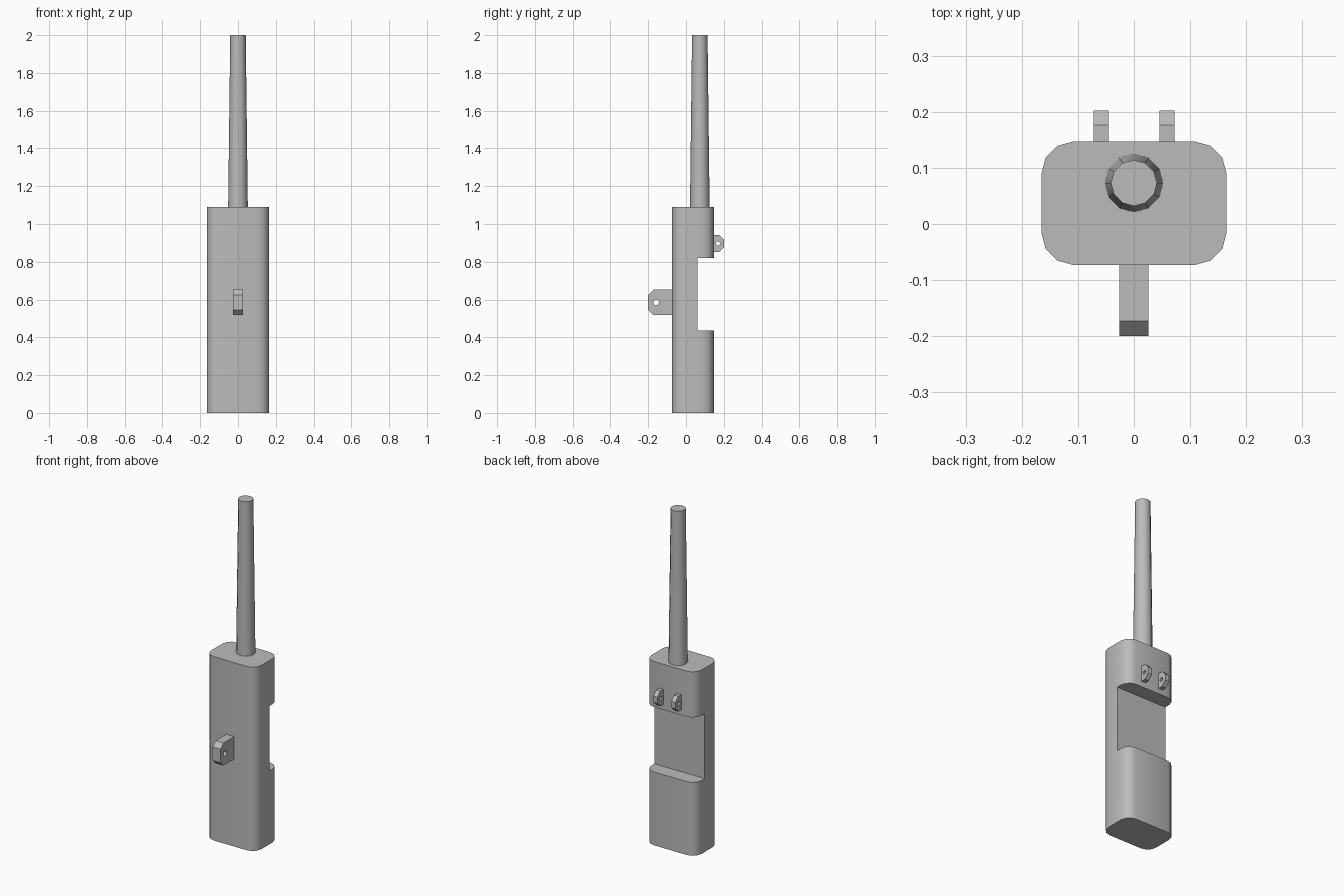
import bpy, bmesh, math
from mathutils import Matrix

cube = bpy.data.objects.get("Cube")
if cube:
    bpy.data.objects.remove(cube, do_unlink=True)

grey = bpy.data.materials.new("plain grey")
grey.use_nodes = True
colour = (0.5, 0.5, 0.5, 1)
grey.diffuse_color = colour
grey.node_tree.nodes["Principled BSDF"].inputs["Base Color"].default_value = colour


def add_object(name, bm):
    bmesh.ops.recalc_face_normals(bm, faces=bm.faces)
    mesh = bpy.data.meshes.new(name)
    bm.to_mesh(mesh)
    bm.free()
    mesh.materials.append(grey)
    obj = bpy.data.objects.new(name, mesh)
    bpy.context.collection.objects.link(obj)
    return obj


def activate(obj):
    bpy.ops.object.select_all(action='DESELECT')
    obj.select_set(True)
    bpy.context.view_layer.objects.active = obj


def smooth(obj):
    activate(obj)
    bpy.ops.object.shade_smooth_by_angle(angle=math.radians(40))


def box(lo, hi):
    bm = bmesh.new()
    size = [b - a for a, b in zip(lo, hi)]
    mid = [(a + b) / 2 for a, b in zip(lo, hi)]
    bmesh.ops.create_cube(bm, size=1, matrix=Matrix.Translation(mid) @ Matrix.Diagonal((*size, 1)))
    return bm


def lug(name, x, width, root, tip, bottom, top, chamfer, hole_y, hole_z, hole_r):
    """Plate with two chamfered outer corners and a round hole across it."""
    x0 = x - width / 2
    back = tip - math.copysign(chamfer, tip - root)
    outline = [(root, bottom), (back, bottom), (tip, bottom + chamfer),
               (tip, top - chamfer), (back, top), (root, top)]
    turns = [math.tau * i / 12 for i in range(12)]
    hole = [(hole_y + hole_r * math.cos(a), hole_z + hole_r * math.sin(a)) for a in turns]
    bm = bmesh.new()
    for loop in (outline, hole):
        verts = [bm.verts.new((x0, y, z)) for y, z in loop]
        for a, b in zip(verts, verts[1:] + verts[:1]):
            bm.edges.new((a, b))
    bmesh.ops.triangle_fill(bm, edges=bm.edges[:], use_beauty=True)
    ext = bmesh.ops.extrude_face_region(bm, geom=bm.faces[:], use_keep_orig=True)
    moved = [g for g in ext["geom"] if isinstance(g, bmesh.types.BMVert)]
    bmesh.ops.translate(bm, verts=moved, vec=(width, 0, 0))
    return add_object(name, bm)


# Body: block with rounded upright corners
bm = box((-0.165, -0.073, 0), (0.165, 0.147, 1.09))
upright = [e for e in bm.edges if abs(e.verts[0].co.z - e.verts[1].co.z) > 0.5]
bmesh.ops.bevel(bm, geom=upright, offset=0.057, segments=3, profile=0.5, affect='EDGES')
body = add_object("body", bm)

# Recess across the back of the body
cutter = add_object("recess_cutter", box((-0.3, 0.06, 0.435), (0.3, 0.3, 0.82)))
cutter.hide_render = True
cut = body.modifiers.new("recess", 'BOOLEAN')
cut.object = cutter
cut.operation = 'DIFFERENCE'
cut.solver = 'EXACT'
activate(body)
bpy.ops.object.modifier_apply(modifier=cut.name)
bpy.data.objects.remove(cutter, do_unlink=True)
smooth(body)

# Tapered antenna
bm = bmesh.new()
bmesh.ops.create_cone(bm, cap_ends=True, segments=12, radius1=0.052, radius2=0.041, depth=0.91,
                      matrix=Matrix.Translation((0, 0.073, 1.545)))
smooth(add_object("antenna", bm))

# Front lug and the pair of back lugs
lug("front_lug", 0, 0.052, -0.073, -0.2, 0.518, 0.652, 0.027, -0.158, 0.585, 0.015)
for side, x in (("left", 0.059), ("right", -0.059)):
    lug("back_lug_" + side, x, 0.027, 0.147, 0.202, 0.852, 0.942, 0.026, 0.17, 0.897, 0.011)
